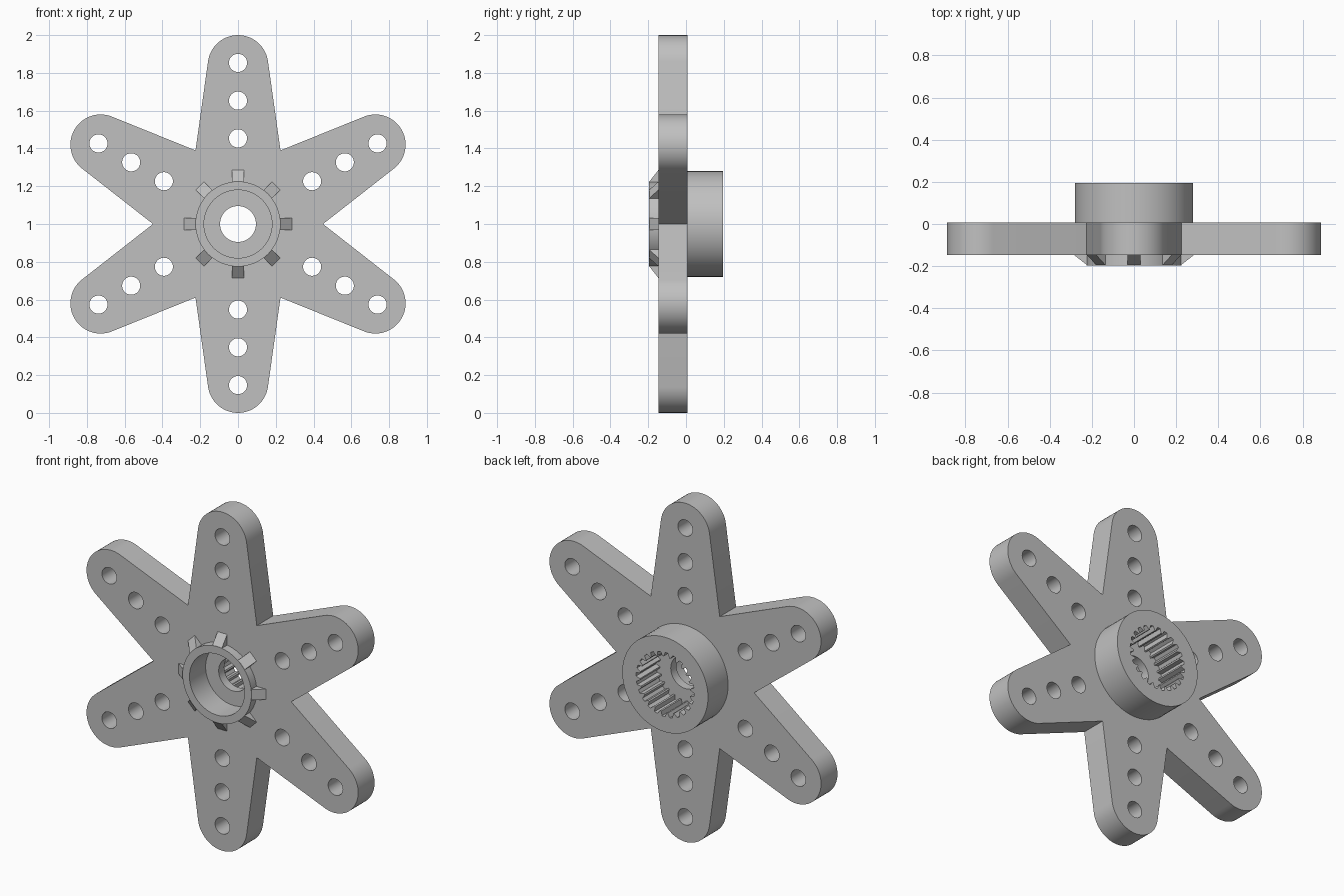
import bpy, bmesh
from math import pi, sin, cos, radians, atan2, acos, hypot
from mathutils import Matrix, Vector

if "Cube" in bpy.data.objects:
    bpy.data.objects.remove(bpy.data.objects["Cube"], do_unlink=True)

grey = bpy.data.materials.new("light grey plastic")
grey.use_nodes = True
colour = (0.53, 0.53, 0.53, 1)
grey.diffuse_color = colour
grey.node_tree.nodes["Principled BSDF"].inputs["Base Color"].default_value = colour

# Main depths along y and hub sizes
FRONT, BACK = -0.146, 0.007
COLLAR_FRONT, BOSS_BACK = -0.196, 0.195
FLOOR = -0.045
BORE, COLLAR, BOSS, SCREW = 0.18, 0.225, 0.28, 0.095
CENTRE = 1.0


def finish(name, bm):
    """Turn a bmesh into a grey object with smooth curves and sharp edges."""
    bmesh.ops.remove_doubles(bm, verts=bm.verts, dist=0.0001)
    bmesh.ops.recalc_face_normals(bm, faces=bm.faces)
    mesh = bpy.data.meshes.new(name)
    bm.to_mesh(mesh)
    bm.free()
    mesh.materials.append(grey)
    obj = bpy.data.objects.new(name, mesh)
    bpy.context.collection.objects.link(obj)
    bpy.ops.object.select_all(action='DESELECT')
    obj.select_set(True)
    bpy.context.view_layer.objects.active = obj
    bpy.ops.object.shade_smooth_by_angle(angle=radians(25))
    return obj


def circle(radius, cx=0, cz=0, count=64):
    return [(cx + radius * cos(2 * pi * i / count),
             cz + radius * sin(2 * pi * i / count)) for i in range(count)]


def extrude(name, loops, y0, y1):
    """Extrude an outline with holes (x, z loops about the hub) from y0 to y1."""
    curve = bpy.data.curves.new(name + " outline", 'CURVE')
    curve.dimensions = '2D'
    curve.fill_mode = 'BOTH'
    curve.extrude = (y1 - y0) / 2
    for loop in loops:
        spline = curve.splines.new('POLY')
        spline.points.add(len(loop) - 1)
        for point, (x, z) in zip(spline.points, loop):
            point.co = (x, z, 0, 1)
        spline.use_cyclic_u = True
    helper = bpy.data.objects.new(name + " helper", curve)
    bpy.context.collection.objects.link(helper)
    graph = bpy.context.evaluated_depsgraph_get()
    bm = bmesh.new()
    bm.from_mesh(helper.evaluated_get(graph).to_mesh())
    bpy.data.objects.remove(helper, do_unlink=True)
    bpy.data.curves.remove(curve)
    bm.transform(Matrix.Translation((0, (y0 + y1) / 2, CENTRE))
                 @ Matrix.Rotation(pi / 2, 4, 'X'))
    return finish(name, bm)


# Six-armed plate: tapered arms tangent to their round tips, meeting in notches
TIP, REACH, NOTCH = 0.16, 0.84, 0.45
dx, dz = NOTCH * sin(pi / 6), NOTCH * cos(pi / 6) - REACH
tangent = atan2(dz, dx) + acos(TIP / hypot(dx, dz))
star, holes = [], []
for arm in range(6):
    turn = arm * pi / 3
    star.append((NOTCH * cos(turn), NOTCH * sin(turn)))
    steps = 28
    for i in range(steps + 1):
        a = tangent + (pi - 2 * tangent) * i / steps
        p = Vector((TIP * cos(a), REACH + TIP * sin(a)))
        p.rotate(Matrix.Rotation(turn - pi / 3 + radians(0), 2))
        star.append((p.x, p.y))
    for distance in (0.453, 0.653, 0.853):
        a = turn + pi / 6
        holes.append(circle(0.048, distance * cos(a), distance * sin(a), 32))
extrude("six_arm_plate", [star, circle(BORE)] + holes, FRONT, BACK)

# Thin floor with the screw hole inside the hub
extrude("hub_floor", [circle(BORE), circle(SCREW, count=48)], FLOOR, BACK)

# Raised collar on the front
extrude("front_collar", [circle(COLLAR), circle(BORE)], COLLAR_FRONT, FRONT)

# Boss on the back with a toothed socket
TEETH, ROOT, CREST = 24, 0.19, 0.165
socket = []
for t in range(TEETH):
    for offset, radius in ((0, ROOT), (0.4, ROOT), (0.6, CREST), (0.8, CREST)):
        a = 2 * pi * (t + offset) / TEETH
        socket.append((radius * cos(a), radius * sin(a)))
extrude("splined_boss", [circle(BOSS), socket], BACK, BOSS_BACK)

# Eight sloping ribs around the collar
bm = bmesh.new()
for k in range(8):
    spin = Matrix.Translation((0, 0, CENTRE)) @ Matrix.Rotation(k * pi / 4, 4, 'Y')
    section = ((0.222, FRONT), (0.286, FRONT), (0.222, COLLAR_FRONT))
    a, b = [[bm.verts.new(spin @ Vector((r, y, side))) for r, y in section]
            for side in (-0.031, 0.031)]
    bm.faces.new(a)
    bm.faces.new(b[::-1])
    for i in range(3):
        j = (i + 1) % 3
        bm.faces.new((a[j], a[i], b[i], b[j]))
finish("collar_ribs", bm)
